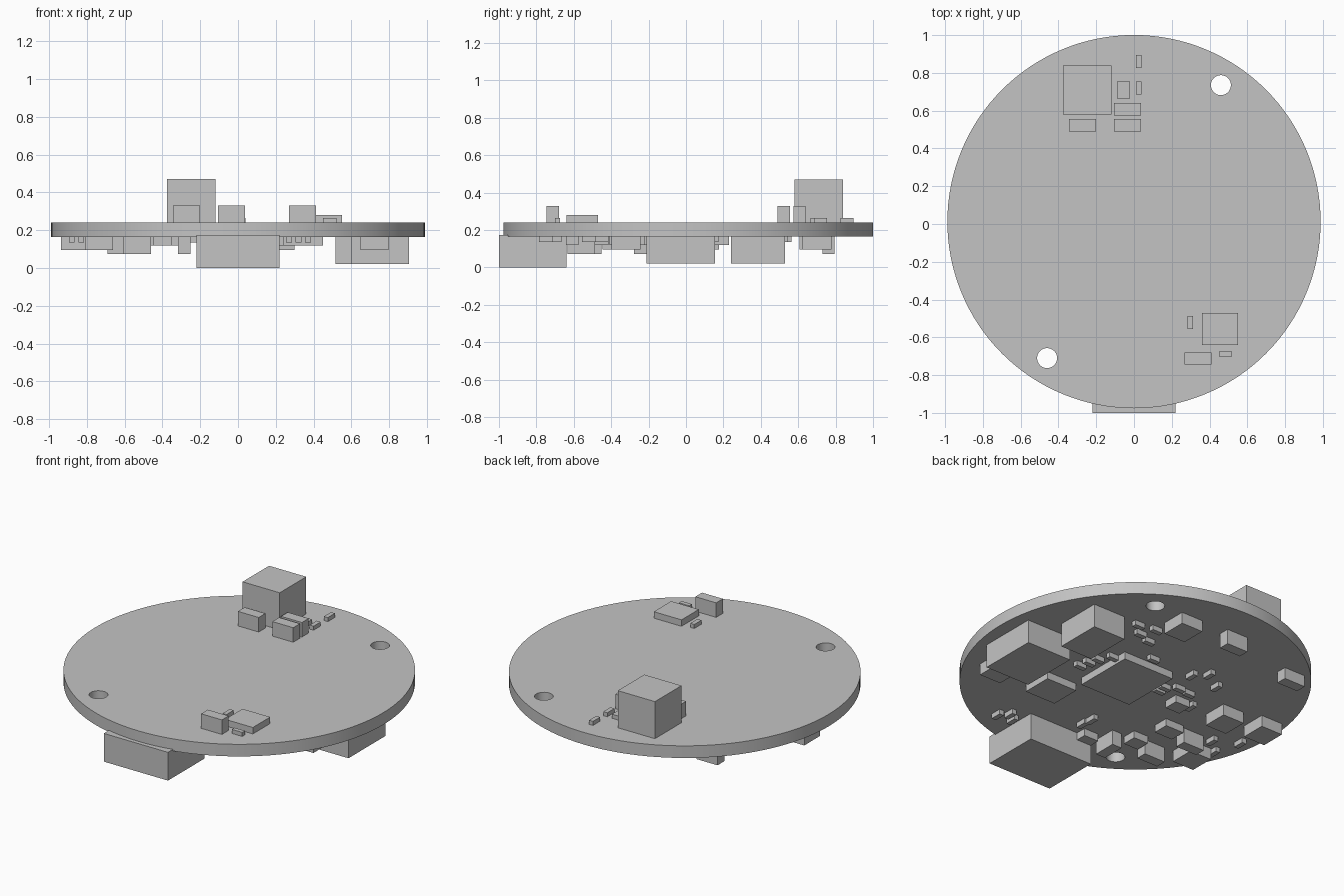
import bpy, bmesh, math
from mathutils import Matrix

cube = bpy.data.objects.get("Cube")
if cube:
    bpy.data.objects.remove(cube, do_unlink=True)

grey = bpy.data.materials.new("plain_grey")
grey.use_nodes = True
grey.diffuse_color = (0.55, 0.55, 0.55, 1)
grey.node_tree.nodes["Principled BSDF"].inputs["Base Color"].default_value = grey.diffuse_color

LOW, HIGH = 0.165, 0.24      # board faces
SINK = 0.01                  # how far parts sit into the board


def make(name, bm):
    bmesh.ops.recalc_face_normals(bm, faces=bm.faces)
    mesh = bpy.data.meshes.new(name)
    bm.to_mesh(mesh)
    bm.free()
    mesh.materials.append(grey)
    ob = bpy.data.objects.new(name, mesh)
    bpy.context.collection.objects.link(ob)
    return ob


def box(name, x0, x1, y0, y1, z):
    """Box between the board and height z, above or below it."""
    z0, z1 = (HIGH - SINK, z) if z > HIGH else (z, LOW + SINK)
    bm = bmesh.new()
    m = Matrix.Translation(((x0 + x1) / 2, (y0 + y1) / 2, (z0 + z1) / 2))
    m = m @ Matrix.Diagonal((x1 - x0, y1 - y0, z1 - z0, 1))
    bmesh.ops.create_cube(bm, size=1, matrix=m)
    return make(name, bm)


def chip(name, x, y, w, d, z):
    return box(name, x - w / 2, x + w / 2, y - d / 2, y + d / 2, z)


# Round board with two mounting holes
bm = bmesh.new()
for x, y, r, n in ((0, 0.0125, 0.988, 128), (0.46, 0.735, 0.053, 32), (-0.46, -0.71, 0.053, 32)):
    bmesh.ops.create_circle(bm, segments=n, radius=r, matrix=Matrix.Translation((x, y, LOW)))
bmesh.ops.triangle_fill(bm, edges=bm.edges[:], use_beauty=True)
ext = bmesh.ops.extrude_face_region(bm, geom=bm.faces[:], use_keep_orig=True)
top = [v for v in ext["geom"] if isinstance(v, bmesh.types.BMVert)]
bmesh.ops.translate(bm, verts=top, vec=(0, 0, HIGH - LOW))
board = make("board", bm)
bpy.ops.object.select_all(action="DESELECT")
board.select_set(True)
bpy.context.view_layer.objects.active = board
bpy.ops.object.shade_smooth_by_angle(angle=math.radians(30))

# Parts on the upper face
box("upper_block", -0.375, -0.12, 0.58, 0.84, 0.47)
box("upper_sensor", 0.36, 0.55, -0.64, -0.47, 0.28)
for x, y in ((-0.272, 0.522), (-0.035, 0.607), (-0.035, 0.522), (0.34, -0.712)):
    chip("upper_capacitor", x, y, 0.143, 0.066, 0.33)
for x, y, w, d in ((-0.055, 0.71, 0.07, 0.09), (0.025, 0.72, 0.027, 0.07),
                   (0.025, 0.86, 0.027, 0.07), (0.298, -0.522, 0.027, 0.07),
                   (0.485, -0.688, 0.07, 0.027)):
    chip("upper_resistor", x, y, w, d, 0.265)

# Large parts on the lower face
box("connector", -0.22, 0.22, -1.0, -0.64, 0)
box("large_inductor", 0.6, 0.905, -0.21, 0.155, 0.02)
box("small_inductor", 0.515, 0.735, 0.24, 0.53, 0.02)
box("main_chip", -0.09, 0.26, -0.15, 0.23, 0.12)
box("side_chip", 0.24, 0.45, -0.41, -0.22, 0.12)
box("small_chip", -0.525, -0.4, -0.295, -0.195, 0.12)

# Square lower parts
for x, y in ((0.225, 0.7), (0.722, -0.32), (-0.615, 0.06), (-0.862, 0.1), (-0.735, -0.37)):
    chip("lower_square", x, y, 0.147, 0.155, 0.095)

# Oblong lower capacitors
for x, y, w, d, z in ((-0.092, 0.762, 0.145, 0.066, 0.073), (-0.615, 0.64, 0.145, 0.066, 0.095),
                      (-0.617, -0.245, 0.145, 0.066, 0.073), (-0.532, -0.485, 0.145, 0.066, 0.073),
                      (-0.285, -0.56, 0.066, 0.145, 0.073)):
    chip("lower_capacitor", x, y, w, d, z)

# Medium lower parts
for x, y in ((-0.32, 0.0), (-0.17, -0.62), (-0.4, -0.46)):
    chip("lower_medium", x, y, 0.1, 0.09, 0.12)

# Small resistors, long in x
for x, y in ((0.41, 0.53), (0.3, 0.55), (0.34, 0.46), (0.25, 0.425), (0.1, 0.29),
             (0.34, 0.09), (0.355, 0.03), (0.37, -0.03), (0.29, 0.16),
             (-0.15, 0.04), (-0.15, 0.09), (-0.22, 0.13), (-0.3, 0.12)):
    chip("lower_resistor", x, y, 0.07, 0.03, 0.135)

# Small resistors, long in y
for x, y in ((-0.18, 0.29), (-0.25, 0.36), (-0.37, 0.28), (-0.4, 0.02), (0.37, -0.75),
             (0.32, -0.7), (0.27, -0.74), (-0.06, -0.52), (-0.07, -0.45),
             (-0.74, -0.2), (-0.83, -0.29), (-0.88, -0.12)):
    chip("lower_resistor", x, y, 0.03, 0.07, 0.135)
